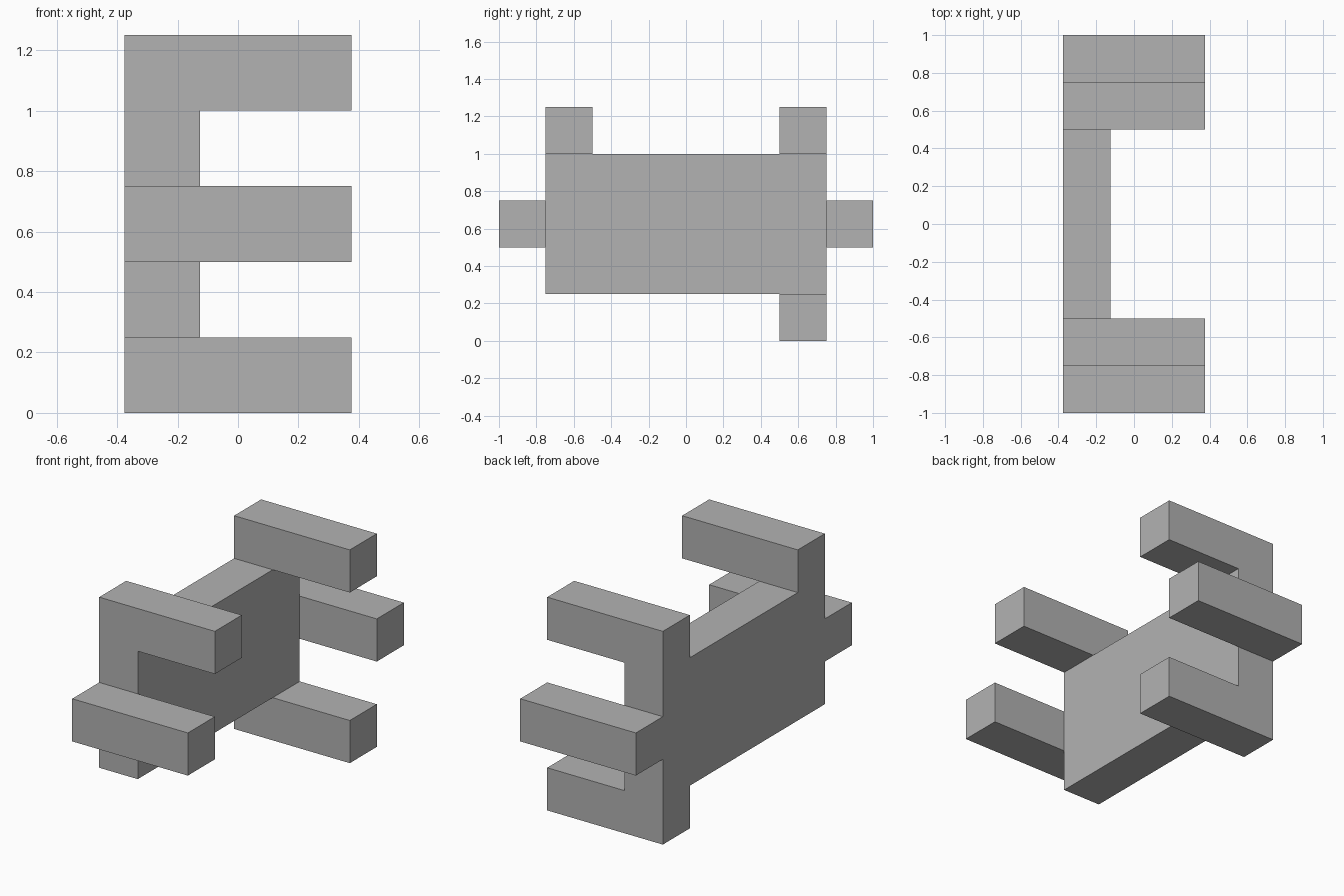
import bpy
import bmesh
from mathutils import Vector

cube = bpy.data.objects.get("Cube")
if cube:
    bpy.data.objects.remove(cube)

U = 0.25            # beam thickness, the unit everything is built on
BACK_X = -1.5 * U   # outer side of the plate
ARM_LENGTH = 2 * U

# Grey material
grey = bpy.data.materials.new("plain_grey")
grey.use_nodes = True
colour = (0.448, 0.448, 0.448, 1)
grey.diffuse_color = colour
grey.node_tree.nodes["Principled BSDF"].inputs["Base Color"].default_value = colour

# Outline in grid cells (y, z): a plate with five tabs on its rim
plate = [(y, z) for y in range(-3, 3) for z in range(1, 4)]
tabs = [(-3, 4), (2, 4), (-4, 2), (3, 2), (2, 0)]

bm = bmesh.new()
for y, z in plate + tabs:
    corners = [(y, z), (y + 1, z), (y + 1, z + 1), (y, z + 1)]
    bm.faces.new([bm.verts.new((BACK_X, a * U, b * U)) for a, b in corners])
bmesh.ops.remove_doubles(bm, verts=bm.verts, dist=0.001)


def extrude(faces, depth):
    """Push faces along +x and return the moved faces."""
    geom = bmesh.ops.extrude_face_region(bm, geom=faces)["geom"]
    verts = [g for g in geom if isinstance(g, bmesh.types.BMVert)]
    bmesh.ops.translate(bm, verts=verts, vec=Vector((depth, 0, 0)))
    return [g for g in geom if isinstance(g, bmesh.types.BMFace)]


def is_tab(face):
    c = face.calc_center_median() / U
    return any(abs(c.y - y - 0.5) < 0.1 and abs(c.z - z - 0.5) < 0.1 for y, z in tabs)


# Plate thickness, then arms drawn out of the tabs
front = extrude(bm.faces[:], U)
extrude([f for f in front if is_tab(f)], ARM_LENGTH)

# Merge coplanar cells into clean flat faces
bmesh.ops.recalc_face_normals(bm, faces=bm.faces)
bmesh.ops.dissolve_limit(bm, angle_limit=0.01, verts=bm.verts, edges=bm.edges)

mesh = bpy.data.meshes.new("plate_with_arms")
bm.to_mesh(mesh)
bm.free()
mesh.materials.append(grey)
obj = bpy.data.objects.new("plate_with_arms", mesh)
bpy.context.collection.objects.link(obj)
